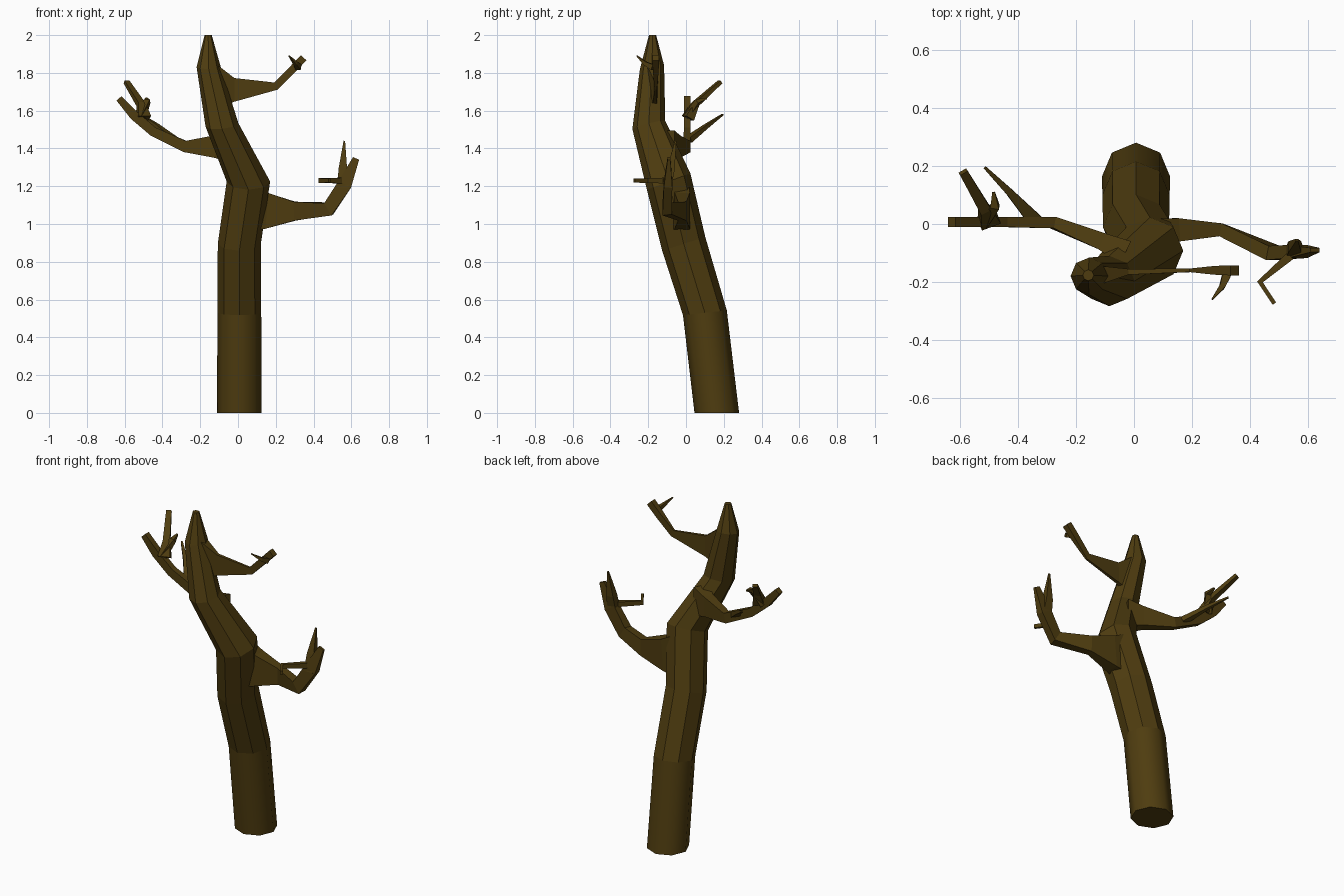
import bpy, bmesh, math
from mathutils import Vector

bark = bpy.data.materials.new("dark_bark")
bark.diffuse_color = (0.078, 0.046, 0.005, 1)


def skin(name, rings, smooth_rows=0):
    """Bridge equal rings of points into a closed tube."""
    bm = bmesh.new()
    loops = [[bm.verts.new(p) for p in ring] for ring in rings]
    n = len(loops[0])
    for row, (a, b) in enumerate(zip(loops, loops[1:])):
        for i in range(n):
            j = (i + 1) % n
            f = bm.faces.new((a[i], a[j], b[j], b[i]))
            f.smooth = row < smooth_rows
    bm.faces.new(loops[0][::-1])
    bm.faces.new(loops[-1])
    bmesh.ops.recalc_face_normals(bm, faces=bm.faces)
    mesh = bpy.data.meshes.new(name)
    bm.to_mesh(mesh)
    bm.free()
    mesh.materials.append(bark)
    obj = bpy.data.objects.new(name, mesh)
    bpy.context.collection.objects.link(obj)
    return obj


def limb(name, path, ref=(0, 1, 0)):
    """Four-sided limb; path = (x, y, z, width along ref, height)."""
    pts = [Vector(p[:3]) for p in path]
    rings = []
    for i, p in enumerate(path):
        t = Vector()
        if i > 0:
            t += (pts[i] - pts[i - 1]).normalized()
        if i < len(pts) - 1:
            t += (pts[i + 1] - pts[i]).normalized()
        t.normalize()
        side = Vector(ref)
        side = (side - t * side.dot(t)).normalized()
        up = t.cross(side)
        w, h = p[3] / 2, p[4] / 2
        rings.append([pts[i] + side * w * a + up * h * b
                      for a, b in ((-1, -1), (1, -1), (1, 1), (-1, 1))])
    return skin(name, rings)


# Trunk: eight-sided rings (x, y, z, radius, slope in x, slope in y)
trunk = [(0.007, 0.163, 0.0, 0.118, 0, 0),
         (0.007, 0.100, 0.53, 0.116, 0, 0.11),
         (0.007, -0.012, 0.895, 0.114, 0, 0.32),
         (0.055, -0.092, 1.225, 0.115, 0, 0.38),
         (-0.085, -0.197, 1.525, 0.087, 0.1, 0.25),
         (-0.155, -0.180, 1.83, 0.064, 0, 0.15),
         (-0.158, -0.177, 2.0, 0.019, 0, 0)]
rings = []
for x, y, z, r, sx, sy in trunk:
    ring = []
    for k in range(8):
        dx, dy = r * math.cos(k * math.pi / 4), r * math.sin(k * math.pi / 4)
        ring.append((x + dx, y + dy, z + sx * dx + sy * dy))
    rings.append(ring)
skin("trunk", rings, smooth_rows=1)

# Lower right branch with a spike and a bent twig
limb("lower_right_branch", [(0.08, -0.03, 1.08, 0.10, 0.24),
                            (0.15, -0.02, 1.07, 0.08, 0.19),
                            (0.30, -0.02, 1.068, 0.045, 0.10),
                            (0.48, -0.10, 1.08, 0.05, 0.075),
                            (0.565, -0.095, 1.21, 0.045, 0.075),
                            (0.625, -0.09, 1.347, 0.015, 0.035)])
limb("lower_right_spike", [(0.555, -0.10, 1.19, 0.04, 0.06),
                           (0.555, -0.08, 1.29, 0.04, 0.045),
                           (0.563, -0.055, 1.44, 0.008, 0.008)])
limb("lower_right_twig", [(0.54, -0.11, 1.23, 0.03, 0.03),
                          (0.435, -0.20, 1.23, 0.025, 0.02),
                          (0.485, -0.275, 1.23, 0.022, 0.014)], (0, 0, 1))

# Left branch with three twigs
limb("left_branch", [(-0.03, -0.10, 1.41, 0.09, 0.17),
                     (-0.11, -0.06, 1.41, 0.06, 0.12),
                     (-0.28, 0.005, 1.41, 0.04, 0.06),
                     (-0.45, 0.007, 1.49, 0.035, 0.05),
                     (-0.55, 0.007, 1.575, 0.035, 0.05),
                     (-0.63, 0.007, 1.665, 0.035, 0.035)])
limb("left_low_twig", [(-0.34, 0.01, 1.445, 0.03, 0.05),
                       (-0.43, 0.11, 1.52, 0.02, 0.025),
                       (-0.515, 0.195, 1.58, 0.008, 0.01)], (0, 0, 1))
limb("left_high_twig", [(-0.50, 0.01, 1.56, 0.05, 0.07),
                        (-0.515, 0.05, 1.635, 0.03, 0.04),
                        (-0.59, 0.18, 1.752, 0.018, 0.03)], (0, 0, 1))
limb("left_hook_twig", [(-0.52, 0.01, 1.56, 0.04, 0.05),
                        (-0.48, 0.06, 1.65, 0.025, 0.03),
                        (-0.485, 0.11, 1.665, 0.008, 0.01)], (0, 0, 1))

# Upper right branch with a small twig
limb("upper_right_branch", [(-0.12, -0.175, 1.72, 0.06, 0.24),
                            (-0.02, -0.165, 1.71, 0.02, 0.125),
                            (0.20, -0.16, 1.73, 0.012, 0.042),
                            (0.29, -0.16, 1.82, 0.03, 0.04),
                            (0.348, -0.16, 1.88, 0.035, 0.04)])
limb("upper_right_twig", [(0.32, -0.175, 1.83, 0.03, 0.03),
                          (0.305, -0.215, 1.85, 0.02, 0.02),
                          (0.27, -0.26, 1.89, 0.005, 0.005)], (0, 0, 1))
